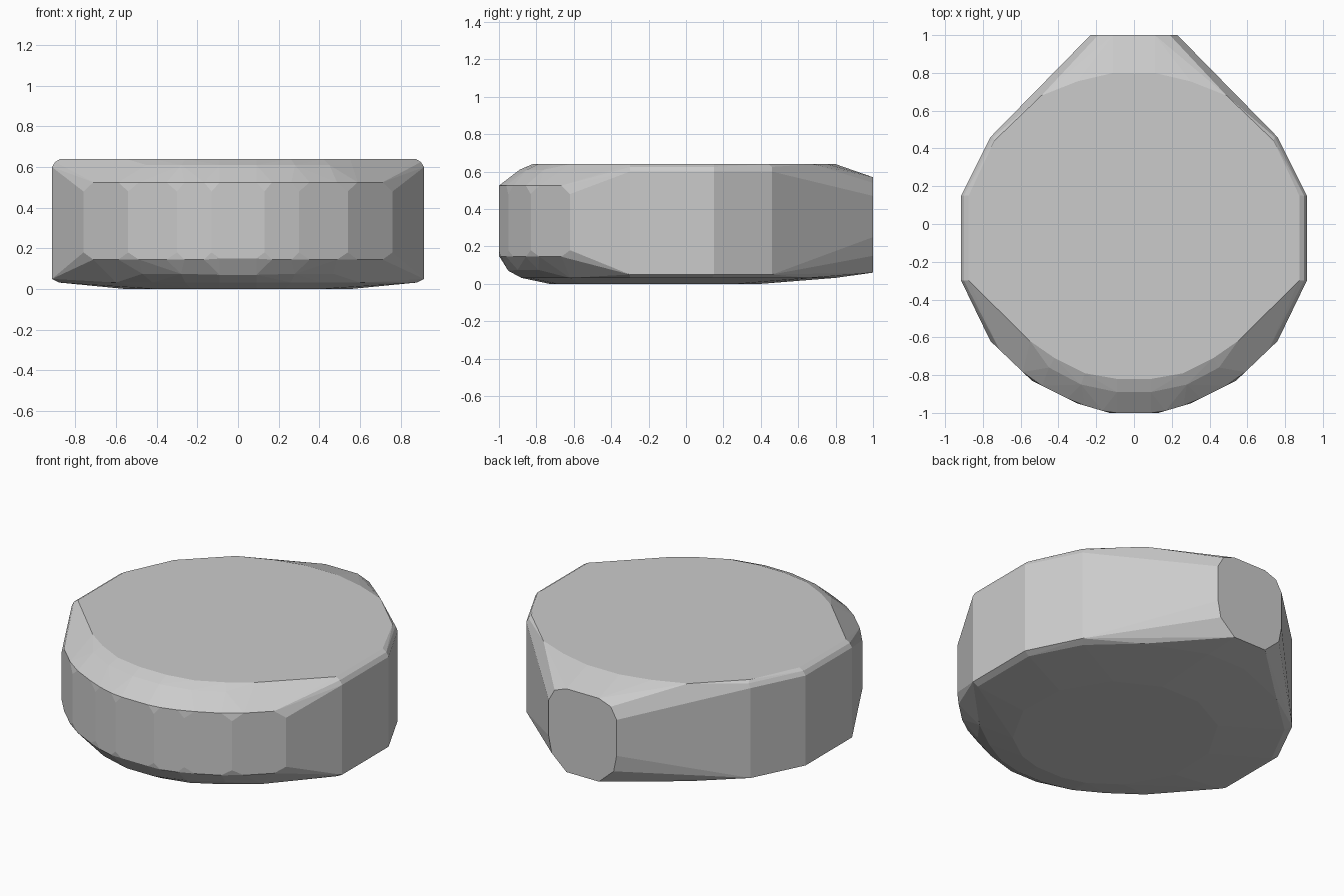
import bpy, bmesh

if "Cube" in bpy.data.objects:
    bpy.data.objects.remove(bpy.data.objects["Cube"])

# Half-outlines (x, y, z); every point is mirrored across x = 0.
side_wall = [(0.915, 0.15), (0.915, -0.30), (0.76, 0.46)]
front_wall = [(0.76, -0.62), (0.54, -0.83), (0.30, -0.95), (0.13, -1.0)]
top_rim = [(0.11, 0.80), (0.30, 0.755), (0.49, 0.68), (0.74, 0.44), (0.875, 0.15),
           (0.875, -0.30), (0.55, -0.62), (0.42, -0.71), (0.26, -0.79), (0.09, -0.82)]
base_rim = [(0.13, 0.40), (0.38, 0.27), (0.54, 0.0), (0.55, -0.30),
            (0.40, -0.57), (0.23, -0.69), (0.09, -0.73)]
lower_rim = [(0.13, 0.80), (0.48, 0.66), (0.73, 0.43), (0.88, 0.14), (0.88, -0.30),
             (0.60, -0.62), (0.42, -0.75), (0.26, -0.84), (0.09, -0.88)]
back_face = [(0.11, 0.57), (0.19, 0.54), (0.23, 0.47), (0.23, 0.25),
             (0.21, 0.15), (0.11, 0.06)]

points = []

# Straight side walls with a thin bevel above and below
for x, y in side_wall:
    points += [(x, y, 0.05), (x, y, 0.60), (x - 0.015, y, 0.625)]

# Front wall facets, with clipped corners at each vertical edge
for i, (x, y) in enumerate(front_wall):
    points += [(x, y, 0.18), (x, y, 0.48)]
    if i + 1 < len(front_wall):
        x2, y2 = front_wall[i + 1]
        for t in (0.22, 0.78):
            px, py = x + (x2 - x) * t, y + (y2 - y) * t
            points += [(px, py, 0.145), (px, py, 0.525)]
points += [(0.09, -1.0, 0.15), (0.09, -1.0, 0.525)]

# Soft shoulders around the front
points += [(0.09, -0.89, 0.61), (0.28, -0.85, 0.61), (0.45, -0.76, 0.61),
           (0.09, -0.95, 0.07), (0.28, -0.90, 0.075), (0.47, -0.79, 0.075)]

# Flat top, shallow underside and the flat back face
points += [(x, y, 0.64) for x, y in top_rim]
points += [(x, y, 0.0) for x, y in base_rim]
points += [(x, y, 0.032) for x, y in lower_rim]
points += [(x, 1.0, z) for x, z in back_face]

# Faceted shell wrapped around all the outlines
bm = bmesh.new()
for x, y, z in points:
    for s in (1, -1):
        bm.verts.new((s * x, y, z))
hull = bmesh.ops.convex_hull(bm, input=bm.verts)
loose = [v for v in bm.verts if not v.link_faces]
bmesh.ops.delete(bm, geom=loose, context='VERTS')
bmesh.ops.dissolve_limit(bm, angle_limit=0.02, verts=bm.verts, edges=bm.edges)
bmesh.ops.recalc_face_normals(bm, faces=bm.faces)

mesh = bpy.data.meshes.new("rounded_body")
bm.to_mesh(mesh)
bm.free()
body = bpy.data.objects.new("rounded_body", mesh)
bpy.context.collection.objects.link(body)
